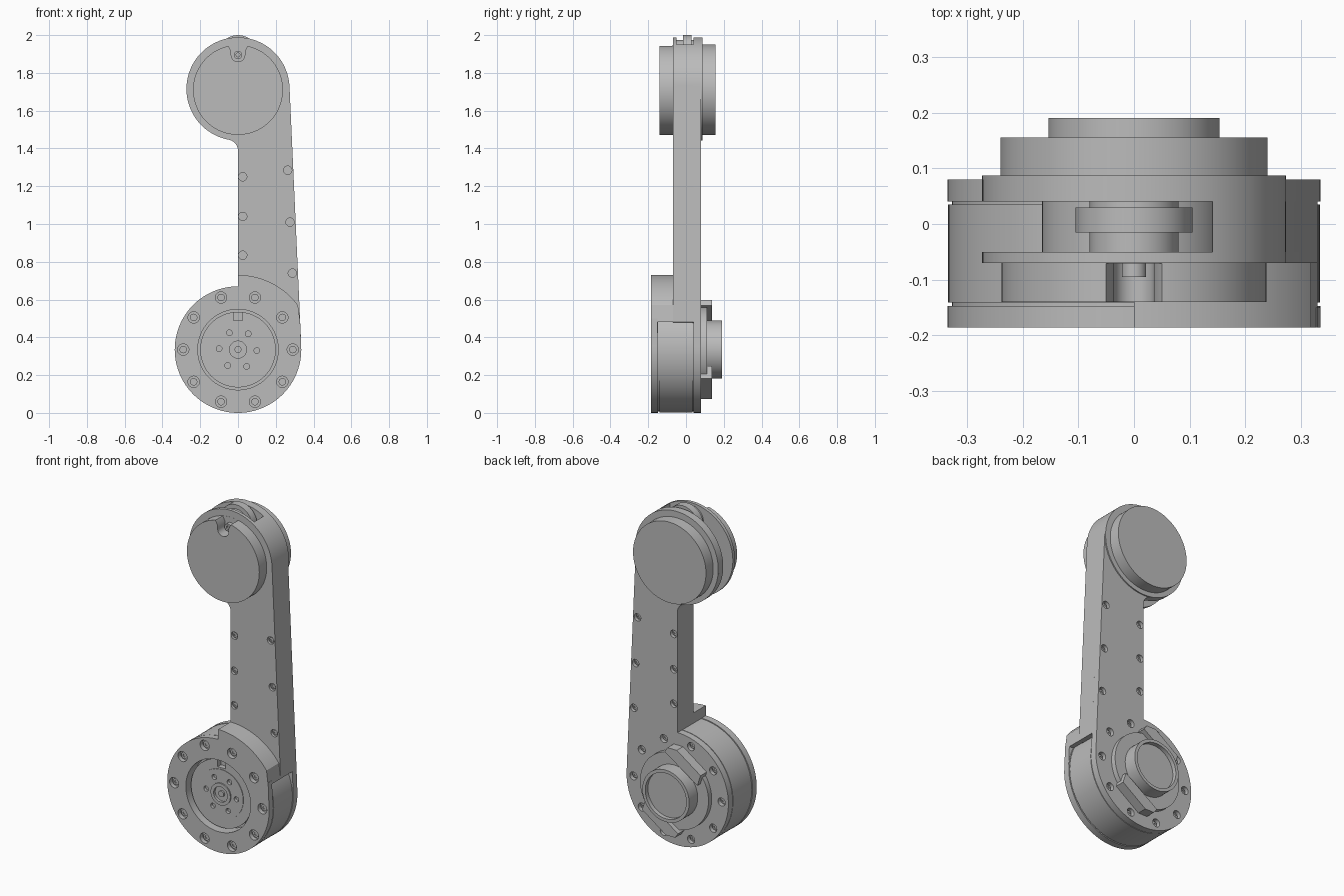
import bpy, bmesh
from math import sin, cos, pi, radians, sqrt
from mathutils import Vector

if "Cube" in bpy.data.objects:
    bpy.data.objects.remove(bpy.data.objects["Cube"])

grey = bpy.data.materials.new("machined_grey")
grey.use_nodes = True
grey.diffuse_color = (0.5, 0.5, 0.5, 1)
grey.node_tree.nodes["Principled BSDF"].inputs["Base Color"].default_value = (0.5, 0.5, 0.5, 1)

HUB_Z, HEAD_Z, HEAD_R = 0.335, 1.715, 0.273


def finish(name, bm):
    bmesh.ops.recalc_face_normals(bm, faces=bm.faces)
    mesh = bpy.data.meshes.new(name)
    bm.to_mesh(mesh)
    bm.free()
    mesh.materials.append(grey)
    ob = bpy.data.objects.new(name, mesh)
    bpy.context.collection.objects.link(ob)
    return ob


def arc(cx, cz, r, a0, a1, n=24):
    return [(cx + r * cos(radians(a0 + (a1 - a0) * i / n)),
             cz + r * sin(radians(a0 + (a1 - a0) * i / n))) for i in range(n + 1)]


def prisms(name, outlines, y0, y1):
    """Extrude one or more x-z outlines along y."""
    bm = bmesh.new()
    for pts in outlines:
        face = bm.faces.new([bm.verts.new((x, y0, z)) for x, z in pts])
        out = bmesh.ops.extrude_face_region(bm, geom=[face])["geom"]
        verts = [v for v in out if isinstance(v, bmesh.types.BMVert)]
        bmesh.ops.translate(bm, verts=verts, vec=(0, y1 - y0, 0))
    return finish(name, bm)


def discs(name, spots, y0, y1, n=24):
    return prisms(name, [arc(x, z, r, 0, 360, n)[:-1] for x, z, r in spots], y0, y1)


def lathe(name, profile, cz, n=96):
    """Turn a closed (radius, y) profile around the y axis."""
    bm = bmesh.new()
    verts = [bm.verts.new((r, y, 0)) for r, y in profile]
    edges = [bm.edges.new((a, b)) for a, b in zip(verts, verts[1:])]
    bmesh.ops.spin(bm, geom=verts + edges, axis=(0, 1, 0), cent=(0, 0, 0),
                   angle=2 * pi, steps=n, use_duplicate=False)
    bmesh.ops.remove_doubles(bm, verts=bm.verts, dist=1e-5)
    bmesh.ops.translate(bm, verts=bm.verts, vec=(0, 0, cz))
    return finish(name, bm)


def cut(cutter, *targets):
    for ob in targets:
        mod = ob.modifiers.new("cut", "BOOLEAN")
        mod.operation = "DIFFERENCE"
        mod.solver = "EXACT"
        mod.object = cutter
        bpy.context.view_layer.objects.active = ob
        bpy.ops.object.modifier_apply(modifier=mod.name)
    bpy.data.objects.remove(cutter)


def ring_spots(count, radius, r, start=0):
    return [(radius * cos(start + 2 * pi * i / count),
             HUB_Z + radius * sin(start + 2 * pi * i / count), r) for i in range(count)]


def edge_x(z):
    """Slanted outer edge of the arm."""
    return HEAD_R + (1.73 - z) * 0.045


# Hub body with grooves and front recess
hub = lathe("hub", [(0, -.11), (.213, -.11), (.213, -.186), (.335, -.186), (.335, -.147),
                    (.327, -.147), (.327, -.141), (.334, -.141), (.334, .035), (.327, .035),
                    (.327, .04), (.335, .04), (.335, .08), (0, .08)], HUB_Z)

# Output disc inside the recess
output_disc = lathe("output_disc", [
    (0, -.16), (.018, -.16), (.018, -.15), (.045, -.15), (.045, -.165), (.065, -.165),
    (.065, -.158), (.145, -.158), (.145, -.155), (.2, -.155), (.2, -.1), (0, -.1)], HUB_Z)
cut(prisms("slot", [[(-.025, .49), (.025, .49), (.025, .56), (-.025, .56)]], -.2, -.125), output_disc)
cut(discs("disc_holes", ring_spots(6, .1, .015, -.05), -.2, -.14), output_disc)

# Raised shoulder between hub and arm
shoulder_arc = arc(0, HUB_Z, .395, 90, 36.5)
inner_arc = arc(0, HUB_Z, .325, 27, 90)
prisms("shoulder", [shoulder_arc + [(edge_x(.48), .48)] + inner_arc], -.186, -.07)
prisms("shoulder_front_corner", [[(.335, HUB_Z), (edge_x(.5), .5)] + arc(0, HUB_Z, .325, 30, 0)],
       -.186, -.15)

# Arm in three layers, the middle one open around the pulley
fillet = .06
fillet_z = HEAD_Z - sqrt((HEAD_R + fillet) ** 2 - fillet ** 2)
neck = arc(-fillet, fillet_z, fillet, 0, 79.6, 10)
head_arc = arc(0, HEAD_Z, HEAD_R, 259.6, 3, 80)
upper = neck + head_arc
arm_front = prisms("arm_front", [[(0, .45)] + upper + [(edge_x(.48), .48)]], -.07, -.05)
arm_back = prisms("arm_back", [[(0, .335)] + upper + [(edge_x(.4), .4), (.335, HUB_Z)]], .04, .08)
wall = arc(0, HEAD_Z, HEAD_R, 59, 3)
prisms("arm_middle", [[(0, .45)] + neck + [(0, 1.6), (.14, 1.75)] + wall + [(edge_x(.48), .48)]],
       -.05, .04)
discs("head_core", [(0, HEAD_Z, .165)], -.05, .04, 64)

# Head covers
discs("head_back_rim", [(0, HEAD_Z, HEAD_R)], .08, .087, 96)
discs("head_back_cover", [(0, 1.71, .24)], .087, .155, 96)
front_cover = discs("head_front_cover", [(0, 1.71, .238)], -.14, -.07, 96)
notch = arc(0, 1.895, .036, 180, 360, 16) + [(.036, 1.915), (.06, 1.96), (-.06, 1.96), (-.036, 1.915)]
cut(prisms("notch", [notch], -.2, -.071), front_cover)

# Pulley on its axle at the tip
discs("pulley", [(0, 1.895, .105)], -.015, .03, 64)
discs("pulley_hub", [(0, 1.895, .08)], -.05, .04, 48)
axle = lathe("axle_screw", [(0, -.085), (.01, -.085), (.01, -.095), (.022, -.095),
                            (.022, -.06), (0, -.06)], 1.895, 32)

# Counterbored screws on hub and arm
hub_spots = ring_spots(10, .29, .03)
arm_spots = [(.025, z, .022) for z in (1.25, 1.04, .835)]
arm_spots += [(edge_x(z) - .03, z, .022) for z in (1.285, 1.01, .74)]


def shrink(spots, k):
    return [(x, z, r * k) for x, z, r in spots]


cut(discs("front_bores", hub_spots, -.2, -.16), hub)
cut(discs("back_bores", shrink(hub_spots, .8), .055, .1), hub, arm_back)
cut(discs("arm_front_bores", arm_spots, -.1, -.055), arm_front)
cut(discs("arm_back_bores", arm_spots, .06, .1), arm_back)
for name, spots, y0, y1, socket in (
        ("hub_front_screws", hub_spots, -.17, -.155, -.165),
        ("hub_back_screws", shrink(hub_spots, .8), .05, .065, .06),
        ("arm_front_screws", arm_spots, -.062, -.05, -.058),
        ("arm_back_screws", arm_spots, .055, .067, .063)):
    heads = discs(name, shrink(spots, .65), y0, y1)
    a, b = (y0 - .1, socket) if y0 < 0 else (socket, y1 + .1)
    cut(discs("sockets", shrink(spots, .3), a, b, 6), heads)

# Rear mounting bracket: round base, two opposed ears and two side bars
TILT = radians(35)


def tilted(pts, s=1):
    return [(s * (d * cos(TILT) - n * sin(TILT)), HUB_Z + s * (d * sin(TILT) + n * cos(TILT)))
            for d, n in pts]


discs("bracket_base", [(0, HUB_Z, .225)], .08, .11, 96)
ear = [(0, -.14), (.2, -.13), (.24, -.1), (.29, -.1), (.3, -.085),
       (.3, .085), (.29, .1), (.24, .1), (.2, .13), (0, .14)]
bar = [(-.09, .17), (-.07, .235), (.12, .235), (.17, .2), (.17, .165)]
ears = prisms("bracket_ears", [tilted(ear, s) for s in (1, -1)], .08, .138)
prisms("bracket_bars", [tilted(bar, s) for s in (1, -1)], .08, .138)
ear_holes = [(x, z, .014) for s in (1, -1) for x, z in tilted([(.27, .065), (.27, -.065)], s)]
cut(discs("ear_holes", ear_holes, .12, .2), ears)

# Rear cup
lathe("rear_cup", [(0, .165), (.135, .165), (.135, .19), (.154, .19), (.154, .1), (0, .1)], HUB_Z)

# Smooth round surfaces, keep machined edges crisp
bpy.ops.object.select_all(action="DESELECT")
for ob in bpy.context.scene.objects:
    if ob.type == "MESH" and grey.name in ob.data.materials:
        ob.select_set(True)
        bpy.context.view_layer.objects.active = ob
bpy.ops.object.shade_smooth_by_angle(angle=radians(30))
